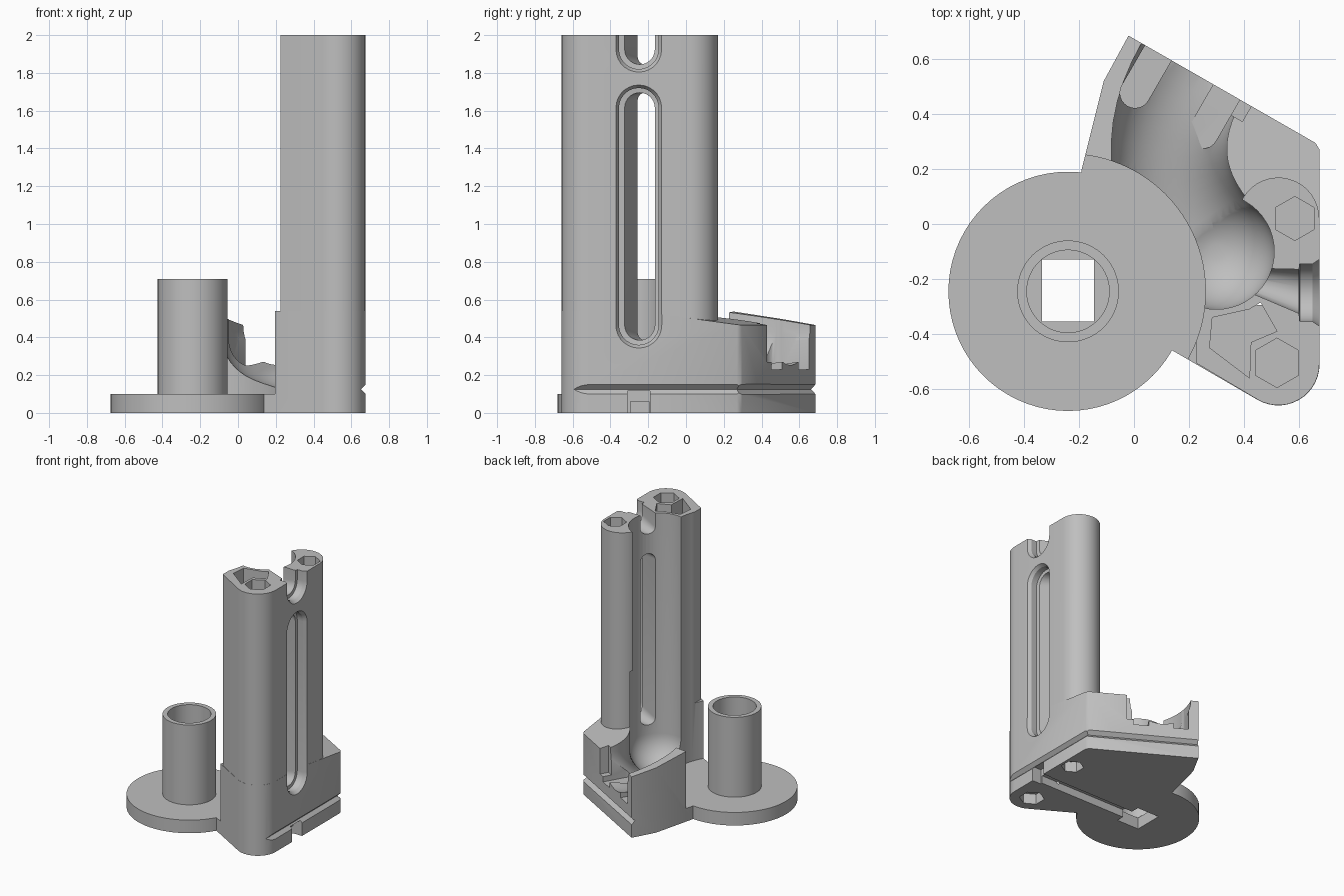
import bpy
import bmesh
from math import sin, cos, pi, radians
from mathutils import Vector

if "Cube" in bpy.data.objects:
    bpy.data.objects.remove(bpy.data.objects["Cube"], do_unlink=True)

grey = bpy.data.materials.new("plain_grey")
grey.use_nodes = True
GREY = (0.52, 0.52, 0.52, 1)
grey.diffuse_color = GREY
grey.node_tree.nodes["Principled BSDF"].inputs["Base Color"].default_value = GREY


# ---- helpers ----
def add(name, bm):
    bmesh.ops.recalc_face_normals(bm, faces=bm.faces[:])
    mesh = bpy.data.meshes.new(name)
    bm.to_mesh(mesh)
    bm.free()
    mesh.materials.append(grey)
    obj = bpy.data.objects.new(name, mesh)
    bpy.context.scene.collection.objects.link(obj)
    return obj


def loft_mesh(rings):
    """Closed solid through rings that share one point count."""
    bm = bmesh.new()
    rows = [[bm.verts.new(p) for p in ring] for ring in rings]
    n = len(rows[0])
    for a, b in zip(rows, rows[1:]):
        for i in range(n):
            j = (i + 1) % n
            bm.faces.new((a[i], a[j], b[j], b[i]))
    bm.faces.new(rows[0])
    bm.faces.new(rows[-1])
    return bm


def loft(name, rings):
    return add(name, loft_mesh(rings))


def flat(points, z):
    return [(x, y, z) for x, y in points]


def prism(name, points, z0, z1):
    return loft(name, [flat(points, z0), flat(points, z1)])


def arc(cx, cy, r, a0, a1, n):
    return [(cx + r * cos(radians(a0 + (a1 - a0) * i / n)),
             cy + r * sin(radians(a0 + (a1 - a0) * i / n))) for i in range(n + 1)]


def circle(cx, cy, r, n=72, start=0):
    return arc(cx, cy, r, start, start + 360, n)[:-1]


def rect(x0, x1, y0, y1):
    return [(x0, y0), (x1, y0), (x1, y1), (x0, y1)]


def combine(obj, others, operation):
    """Run booleans on obj, keep the result and drop the other solids."""
    for other in others:
        mod = obj.modifiers.new("cut", 'BOOLEAN')
        mod.operation = operation
        mod.solver = 'EXACT'
        mod.object = other
        other.hide_render = True
        graph = bpy.context.evaluated_depsgraph_get()
        result = bpy.data.meshes.new_from_object(obj.evaluated_get(graph))
        obj.modifiers.clear()
        obj.data = result
        bpy.data.objects.remove(other, do_unlink=True)


def smooth(obj):
    bpy.ops.object.select_all(action='DESELECT')
    obj.select_set(True)
    bpy.context.view_layer.objects.active = obj
    bpy.ops.object.shade_smooth_by_angle(angle=radians(32))


DX, DY = -0.24, -0.245          # disc centre
GX, GY, GR = 0.3, -0.1, 0.21    # vertical channel of the column
BACK = Vector((0.5, 0.866))     # outward direction of the slanted back


def slanted(s, w):
    return (s * BACK.x + w * BACK.y, s * BACK.y - w * BACK.x)


def bottom_channel():
    return prism("channel_cutter", rect(DX, 0.75, DY - 0.05, DY + 0.05), -0.1, 0.06)


# ---- disc with hollow post ----
steps = [(0.435, 0), (0.435, 0.1), (0.185, 0.1), (0.185, 0.71), (0.15, 0.71), (0.15, 0.09)]
disc = loft("disc_and_post", [flat(circle(DX, DY, r), z) for r, z in steps])
combine(disc, [prism("square_cutter", rect(-0.335, -0.145, -0.355, -0.13), -0.2, 0.3),
               bottom_channel()], 'DIFFERENCE')
smooth(disc)

# ---- base block with a tilted top ----
outline = ([(0.05, -0.408)] + arc(0.525, -0.51, 0.15, -120, 0, 14) +
           [(0.675, 0.27), (0.66, 0.295), (-0.02, 0.685), (-0.11, 0.52),
            (-0.19, 0.2), (-0.2, 0.1)])
bm = loft_mesh([flat(outline, 0), flat(outline, 0.54)])
bmesh.ops.recalc_face_normals(bm, faces=bm.faces[:])
bmesh.ops.bisect_plane(bm, geom=bm.verts[:] + bm.edges[:] + bm.faces[:],
                       plane_co=(0, 0, 0.557), plane_no=(0.0785, 0.136, 1),
                       clear_outer=True)
bmesh.ops.edgeloop_fill(bm, edges=[e for e in bm.edges if e.is_boundary])
body = add("base_and_column", bm)

# ---- tall column with two lobes ----
column_outline = ([(0.225, -0.505)] + arc(0.525, -0.51, 0.149, -120, 0, 14) +
                  arc(0.525, 0.02, 0.149, 0, 150, 16) +
                  [(0.38, 0.06), (GX, GY), (0.2, -0.2), (0.225, -0.35)])
combine(body, [prism("column", column_outline, 0.2, 2)], 'UNION')

cutters = []

# clearance around the disc
cutters.append(prism("clearance_cutter", circle(DX, DY, 0.5, 96), 0.1, 3))
cutters.append(prism("disc_cutter", circle(DX, DY, 0.431), -0.2, 3))

# vertical channel with a round bottom
rings = []
for i in range(1, 13):
    a = i / 12 * pi / 2
    rings.append(flat(circle(GX, GY, GR * sin(a), 48), 0.315 - GR * cos(a)))
rings.append(flat(circle(GX, GY, GR, 48), 2.3))
cutters.append(loft("bowl_cutter", rings))

# curved trough from the bowl to the back
p0, p1, p2 = Vector((GX, GY, 0.32)), Vector((-0.06, 0.27, 0.4)), Vector((0.33, 0.72, 0.5))
rings = []
for i in range(17):
    t = i / 16
    p = p0 * (1 - t) ** 2 + p1 * 2 * t * (1 - t) + p2 * t * t
    d = (p1 - p0) * (1 - t) + (p2 - p1) * t
    side = Vector((d.y, -d.x, 0)).normalized()
    up = Vector((0, 0, 1))
    ring = [p + GR * (side * cos(a) + up * sin(a))
            for a in [pi + pi * k / 20 for k in range(21)]]
    ring += [p + side * GR + up * 0.6, p - side * GR + up * 0.6]
    rings.append(ring)
cutters.append(loft("trough_cutter", rings))

# square notch in the back wall and two round-ended finger slots
notch = [slanted(s, w) for s, w in ((0.52, -0.285), (0.52, 0.155), (0.9, 0.155), (0.9, -0.285))]
cutters.append(prism("notch_cutter", notch, 0.27, 1))
for s, w in ((0.415, -0.235), (0.41, 0.052)):
    cx, cy = slanted(s, w)
    finger = arc(cx, cy, 0.055, 150, 330, 12)
    finger += [slanted(s + 0.5, w + 0.055), slanted(s + 0.5, w - 0.055)]
    cutters.append(prism("finger_cutter", finger, 0.23, 1))


# long stepped windows through the column wall
def stadium(x, yc, hw, z0, z1):
    inset = min(0.125 - hw, 0.045)
    low = arc(yc, z0 + inset + hw, hw, 180, 360, 14)
    high = arc(yc, z1 - inset - hw, hw, 0, 180, 14)
    return [(x, y, z) for y, z in low + high]


sections = [(0.4, -0.2, 0.04), (0.6, -0.245, 0.08), (0.603, -0.25, 0.105),
            (0.65, -0.25, 0.105), (0.677, -0.25, 0.123), (0.75, -0.25, 0.125)]
for z0, z1 in ((0.34, 1.74), (1.8, 2.6)):
    cutters.append(loft("window_cutter", [stadium(x, y, w, z0, z1) for x, y, w in sections]))

# hexagonal sockets at both ends
for x, y, r in ((0.52, -0.505, 0.09), (0.585, 0.02, 0.08)):
    for z0, z1 in ((1.9, 2.2), (-0.2, 0.08)):
        cutters.append(prism("hex_cutter", circle(x, y, r, 6, 30), z0, z1))

# deep pocket in the front lobe
pocket = [(0.275, -0.45), (0.285, -0.34), (0.42, -0.31), (0.46, -0.285),
          (0.52, -0.39), (0.425, -0.43), (0.42, -0.56)]
cutters.append(prism("pocket_cutter", pocket[::-1], 0.05, 2.2))

# cable channel underneath, with a taller mouth
cutters.append(bottom_channel())
cutters.append(prism("mouth_cutter", rect(0.6, 0.75, -0.31, -0.19), -0.1, 0.115))


# V-shaped grooves along the side and the back
def v_groove(a, b, n, r=0.027):
    return loft("groove_cutter", [[(x + n[0] * r, y + n[1] * r, 0.125), (x, y, 0.125 + r),
                                   (x - n[0] * r, y - n[1] * r, 0.125), (x, y, 0.125 - r)]
                                  for x, y in (a, b)])


cutters.append(v_groove((0.677, -0.6), (0.677, 0.3), (1, 0)))
cutters.append(v_groove(slanted(0.585, 0.5), slanted(0.585, -0.42), BACK))

combine(body, cutters, 'DIFFERENCE')
smooth(body)
